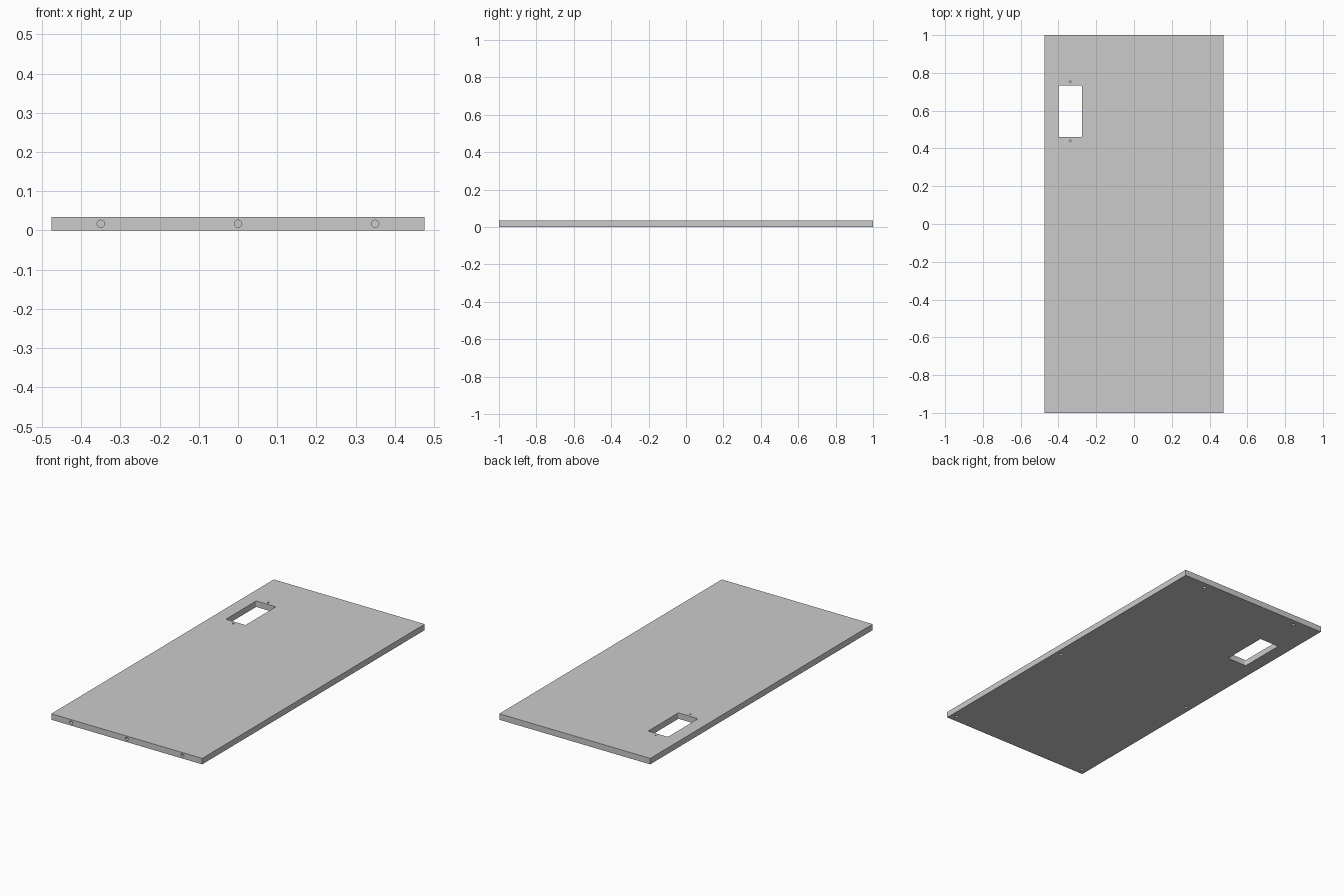
import bpy, bmesh, math

if "Cube" in bpy.data.objects:
    bpy.data.objects.remove(bpy.data.objects["Cube"])

W, L, T = 0.95, 2.0, 0.034


def box(name, size, loc, corner=0.0):
    bm = bmesh.new()
    bmesh.ops.create_cube(bm, size=1)
    bmesh.ops.scale(bm, vec=size, verts=bm.verts)
    if corner:  # round the vertical edges
        up = [e for e in bm.edges if abs(e.verts[0].co.z - e.verts[1].co.z) > 1e-4]
        bmesh.ops.bevel(bm, geom=up, offset=corner, segments=4, profile=0.5, affect='EDGES')
    me = bpy.data.meshes.new(name)
    bm.to_mesh(me)
    bm.free()
    ob = bpy.data.objects.new(name, me)
    bpy.context.collection.objects.link(ob)
    ob.location = loc
    return ob


def drill(name, loc, r, depth, axis='Z'):
    """Cylinder reaching 'depth' to both sides of loc."""
    rot = (math.pi / 2, 0, 0) if axis == 'Y' else (0, 0, 0)
    bpy.ops.mesh.primitive_cylinder_add(vertices=32, radius=r, depth=2 * depth,
                                        location=loc, rotation=rot)
    bpy.context.object.name = name
    return bpy.context.object


# Flat panel
panel = box("door_panel", (W, L, T), (0, 0, T / 2))

# Through window with rounded corners
cutters = [box("window_cutter", (0.124, 0.272, 0.2), (-0.337, 0.597, T / 2), 0.006)]

# Pilot holes above and below the window
for y in (0.753, 0.440):
    cutters.append(drill("pilot_cutter", (-0.337, y, T), 0.005, 0.02))

# Dowel holes in the front edge
for x in (-0.35, 0, 0.35):
    cutters.append(drill("dowel_cutter", (x, -L / 2, T / 2), 0.0093, 0.05, 'Y'))

# Blind fixing holes in the underside, mirrored left and right
for x, y in ((0.44, -0.963), (0.44, -0.09), (0.313, 0.963)):
    for s in (-1, 1):
        cutters.append(drill("fixing_cutter", (s * x, y, 0), 0.0093, 0.022))

# Cut everything out and bake the result
for c in cutters:
    m = panel.modifiers.new("cut", 'BOOLEAN')
    m.operation = 'DIFFERENCE'
    m.solver = 'EXACT'
    m.object = c
bpy.context.view_layer.update()
dg = bpy.context.evaluated_depsgraph_get()
baked = bpy.data.meshes.new_from_object(panel.evaluated_get(dg))
panel.modifiers.clear()
panel.data = baked
for c in cutters:
    bpy.data.objects.remove(c)

bpy.ops.object.select_all(action='DESELECT')
panel.select_set(True)
bpy.context.view_layer.objects.active = panel
bpy.ops.object.shade_smooth_by_angle(angle=math.radians(30))
